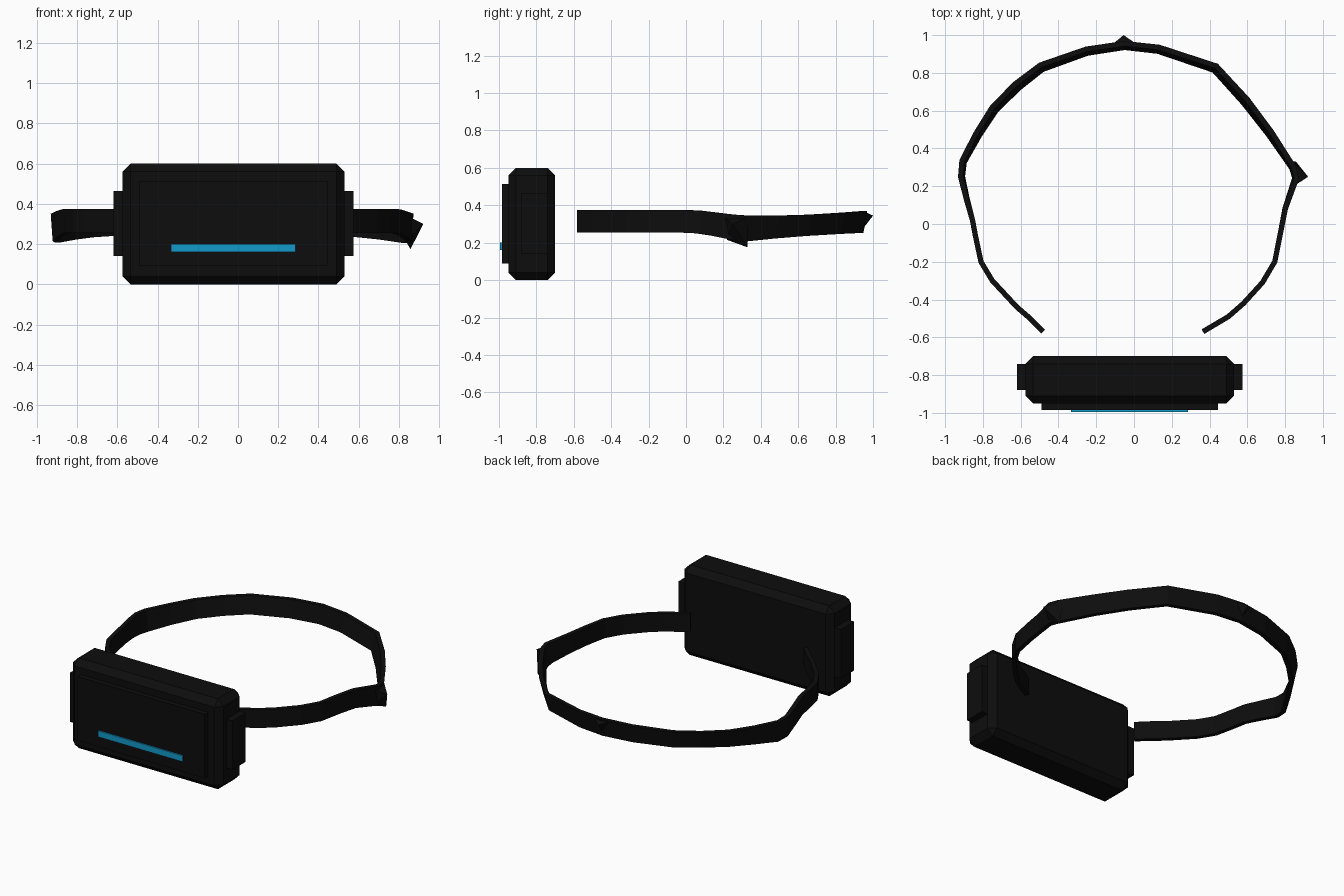
import bpy, bmesh
from mathutils import Vector

if "Cube" in bpy.data.objects:
    bpy.data.objects.remove(bpy.data.objects["Cube"])


def material(name, rgb):
    m = bpy.data.materials.new(name)
    m.diffuse_color = (*rgb, 1)
    m.use_nodes = True
    m.node_tree.nodes["Principled BSDF"].inputs["Base Color"].default_value = m.diffuse_color
    return m


BLACK = material("matte black", (0.004, 0.004, 0.004))
BLUE = material("light blue", (0.006, 0.32, 0.58))


def finish(bm, name, mat):
    bmesh.ops.recalc_face_normals(bm, faces=bm.faces)
    me = bpy.data.meshes.new(name)
    bm.to_mesh(me)
    bm.free()
    me.materials.append(mat)
    ob = bpy.data.objects.new(name, me)
    bpy.context.collection.objects.link(ob)
    return ob


def box(name, lo, hi, mat, bevel=0):
    bm = bmesh.new()
    bmesh.ops.create_cube(bm, size=1)
    for v in bm.verts:
        v.co = [(a + b) / 2 + c * (b - a) for a, b, c in zip(lo, hi, v.co)]
    if bevel:
        bmesh.ops.bevel(bm, geom=bm.edges[:], offset=bevel, segments=1,
                        profile=0.5, affect='EDGES')
    return finish(bm, name, mat)


def hull(name, pts, mat):
    bm = bmesh.new()
    for p in pts:
        bm.verts.new(p)
    bmesh.ops.convex_hull(bm, input=bm.verts[:])
    return finish(bm, name, mat)


def lerp_table(table, t):
    for (a, *va), (b, *vb) in zip(table, table[1:]):
        if t <= b:
            f = max(0, (t - a) / (b - a))
            return [p + (q - p) * f for p, q in zip(va, vb)]
    return table[-1][1:]


# Housing, front panel, indicator strip and side tabs
CX = -0.0225
box("housing", (-0.575, -0.95, 0), (0.53, -0.70, 0.60), BLACK, 0.04)
box("front_panel", (-0.49, -0.985, 0.09), (0.445, -0.94, 0.515), BLACK)
box("indicator_strip", (-0.333, -0.994, 0.16), (0.287, -0.985, 0.20), BLUE)
for side, label in ((-1, "left"), (1, "right")):
    xs = sorted((CX + side * 0.50, CX + side * 0.5975))
    box(label + "_tab", (xs[0], -0.88, 0.14), (xs[1], -0.74, 0.465), BLACK)

# Head strap: centre line seen from above
path = [(-0.48, -0.57), (-0.55, -0.50), (-0.62, -0.44), (-0.75, -0.30),
        (-0.81, -0.20), (-0.84, -0.06), (-0.855, 0.02), (-0.885, 0.13),
        (-0.913, 0.25), (-0.905, 0.33), (-0.83, 0.47), (-0.74, 0.61),
        (-0.62, 0.73), (-0.49, 0.83), (-0.25, 0.915), (-0.05, 0.945),
        (0.13, 0.925), (0.43, 0.825), (0.59, 0.65), (0.72, 0.48),
        (0.84, 0.30), (0.855, 0.24), (0.80, 0.08), (0.775, -0.05),
        (0.745, -0.20), (0.68, -0.31), (0.58, -0.42), (0.50, -0.49),
        (0.365, -0.57)]
# y: bottom height, top height, outward lean of the upper edge
section = [(-0.6, 0.255, 0.375, 0), (0.05, 0.255, 0.375, 0),
           (0.30, 0.205, 0.345, 0.012), (0.55, 0.23, 0.345, 0.025),
           (0.75, 0.243, 0.355, 0.03), (0.95, 0.253, 0.37, 0.02)]
bm = bmesh.new()
rings = []
for i, (x, y) in enumerate(path):
    a = Vector(path[max(i - 1, 0)])
    b = Vector(path[min(i + 1, len(path) - 1)])
    d = (b - a).normalized()
    n = Vector((-d.y, d.x))  # outward, path runs clockwise
    zb, zt, lean = lerp_table(section, y)
    ring = []
    for off, z in ((-0.014 - lean / 2, zb), (0.014 - lean / 2, zb),
                   (0.014 + lean / 2, zt), (-0.014 + lean / 2, zt)):
        ring.append(bm.verts.new((x + n.x * off, y + n.y * off, z)))
    rings.append(ring)
for r, s in zip(rings, rings[1:]):
    for k in range(4):
        bm.faces.new((r[k], r[(k + 1) % 4], s[(k + 1) % 4], s[k]))
bm.faces.new(rings[0])
bm.faces.new(rings[-1])
finish(bm, "head_strap", BLACK)

# Creased folds in the strap
hull("side_fold", [(0.922, 0.25, 0.30), (0.84, 0.33, 0.34), (0.845, 0.20, 0.34),
                   (0.858, 0.33, 0.175), (0.835, 0.22, 0.215)], BLACK)
hull("rear_fold", [(-0.055, 1.0, 0.345), (-0.11, 0.955, 0.365),
                   (0.01, 0.955, 0.365), (-0.05, 0.95, 0.28)], BLACK)
